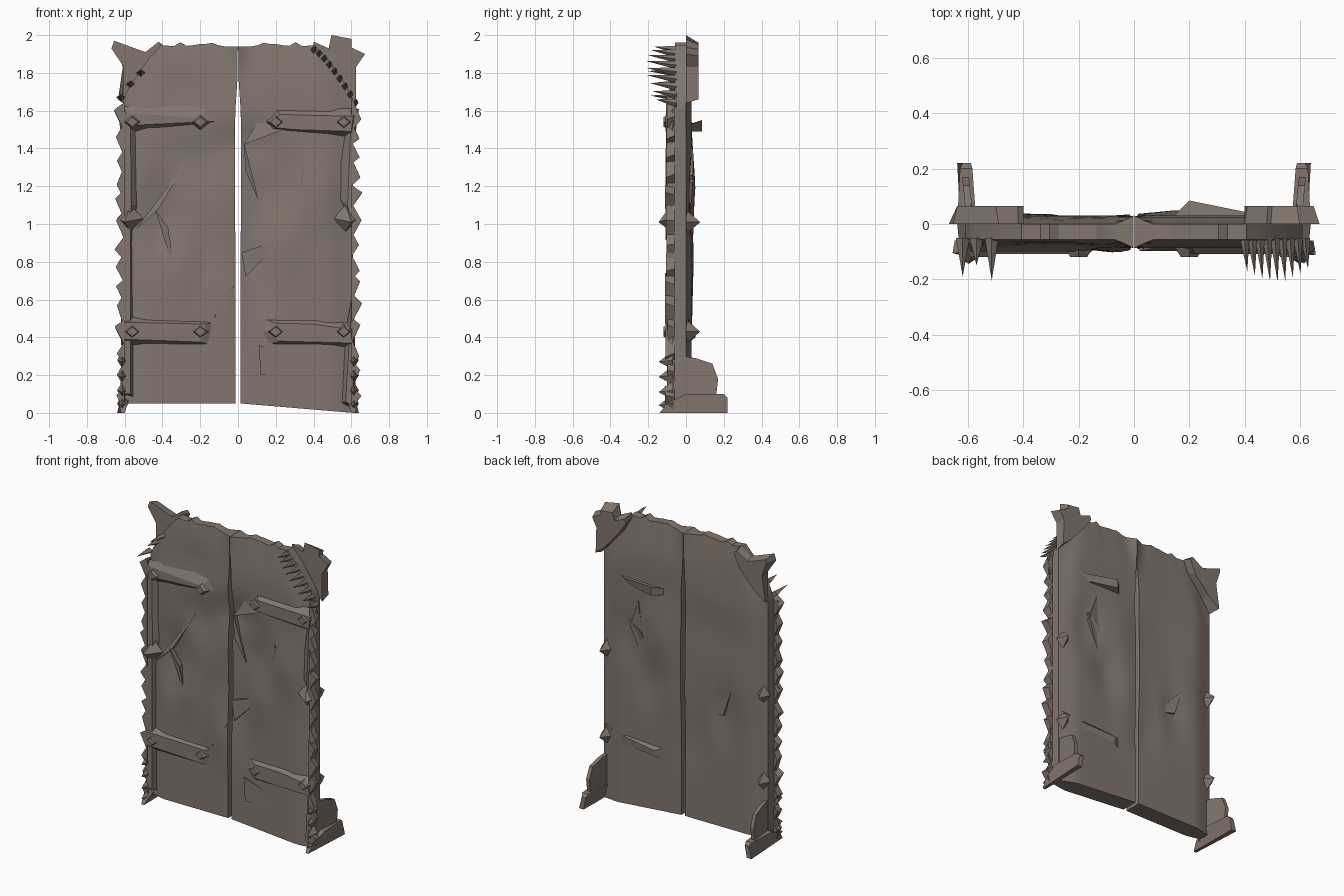
import bpy, bmesh, math, random
random.seed(7)

metal = bpy.data.materials.new("worn grey brown")
metal.diffuse_color = (0.225, 0.182, 0.155, 1)


def finish(name, bm, smooth=False):
    bmesh.ops.recalc_face_normals(bm, faces=bm.faces)
    me = bpy.data.meshes.new(name)
    bm.to_mesh(me)
    bm.free()
    ob = bpy.data.objects.new(name, me)
    bpy.context.collection.objects.link(ob)
    me.materials.append(metal)
    if smooth:
        bpy.ops.object.select_all(action='DESELECT')
        ob.select_set(True)
        bpy.context.view_layer.objects.active = ob
        bpy.ops.object.shade_smooth_by_angle(angle=math.radians(30))
    return ob


def loft(bm, a, b):
    """Closed solid between two matching loops of points."""
    va = [bm.verts.new(p) for p in a]
    vb = [bm.verts.new(p) for p in b]
    n = len(a)
    bm.faces.new(va)
    bm.faces.new(vb[::-1])
    for i in range(n):
        j = (i + 1) % n
        bm.faces.new((va[i], vb[i], vb[j], va[j]))


def xz(pts, y):
    return [(x, y, z) for x, z in pts]


def spike(bm, base, tip, r):
    """Four-sided pyramid pointing along y."""
    x, y, z = base
    ring = [bm.verts.new((x + dx * r[0], y, z + dz * r[1]))
            for dx, dz in ((1, 0), (0, 1), (-1, 0), (0, -1))]
    t = bm.verts.new(tip)
    bm.faces.new(ring)
    for i in range(4):
        bm.faces.new((ring[i], ring[(i + 1) % 4], t))


def interp(t, table):
    for (a, va), (b, vb) in zip(table, table[1:]):
        if t <= b:
            return va + (vb - va) * max(0, (t - a) / (b - a))
    return table[-1][1]


TOP = [(0, 1.94), (.09, 1.94), (.13, 1.96), (.19, 1.95), (.22, 1.955), (.26, 1.935), (.3, 1.965),
       (.35, 1.935), (.4, 1.955), (.43, 1.92), (.48, 1.87), (.53, 1.79), (.57, 1.74), (.62, 1.63)]
INNER = [(0, .012), (1.5, .016), (1.6, .014), (1.75, .004), (1.94, .001)]
# dents: x, z, radius x, radius z, front depth, back depth
DENTS = [(-.42, 1.02, .16, .3, .04, .01), (-.05, .62, .16, .3, -.02, -.012),
         (-.2, 1.35, .25, .2, .025, -.012), (.15, 1.2, .2, .3, .03, .02),
         (.42, 1.15, .16, .25, -.02, -.02), (.06, .78, .16, .4, .025, .012),
         (.05, 1.43, .2, .14, .03, .0), (-.3, 1.72, .35, .18, .02, -.01),
         (.25, .9, .14, .25, -.015, -.02), (-.3, .8, .12, .25, -.012, -.015)]


# door leaves: bulged, dented slabs, thinner at outer edge and top
def leaf(name, s):
    bm = bmesh.new()
    nu, nv = 18, 30
    grids = []
    for side in (0, 1):
        rows = []
        for j in range(nv + 1):
            v, row = j / nv, []
            for i in range(nu + 1):
                u = i / nu
                ax = .61 * (1 - u)
                z0 = .05 if s < 0 else .05 * u
                z = z0 + v * (interp(ax, TOP) - z0)
                x = s * (ax + interp(z, INNER) * u)
                k = min(1, u / .2) * min(1, (1 - v) / .12)
                if u > .9:
                    k = max(k, (u - .9) * 10)
                y = 0.03 * k if side else -.057 - .03 * k
                for dx, dz, rx, rz, f, b in DENTS:
                    g = max(0, 1 - math.hypot((x - dx) / rx, (z - dz) / rz))
                    y += k * g * (b if side else f)
                row.append(bm.verts.new((x, y, z)))
            rows.append(row)
        for j in range(nv):
            for i in range(nu):
                bm.faces.new((rows[j][i], rows[j][i + 1], rows[j + 1][i + 1], rows[j + 1][i]))
        grids.append(rows)

    def rim(g):
        return g[0][:] + [r[-1] for r in g[1:]] + g[-1][-2::-1] + [r[0] for r in g[-2:0:-1]]
    a, b = rim(grids[0]), rim(grids[1])
    for i in range(len(a)):
        j = (i + 1) % len(a)
        bm.faces.new((a[i], a[j], b[j], b[i]))
    finish(name, bm, True)


leaf("left_door_leaf", -1)
leaf("right_door_leaf", 1)


# horizontal straps with sloped faces: base outline and raised outline
def strap(name, base, top, y0=-.07, y1=-.108):
    bm = bmesh.new()
    loft(bm, xz(base, y0), xz(top, y1))
    finish(name, bm)


strap("upper_left_strap", [(-.62, 1.48), (-.03, 1.545), (-.13, 1.64), (-.64, 1.62)],
      [(-.61, 1.52), (-.2, 1.54), (-.2, 1.56), (-.61, 1.59)], y1=-.1)
strap("upper_right_strap", [(.62, 1.46), (.3, 1.485), (.16, 1.5), (.16, 1.57), (.2, 1.62), (.64, 1.61)],
      [(.6, 1.49), (.3, 1.50), (.2, 1.51), (.19, 1.54), (.22, 1.58), (.61, 1.57)])
strap("lower_left_strap", [(-.62, .36), (-.13, .355), (-.1, .49), (-.62, .51)],
      [(-.6, .39), (-.2, .375), (-.17, .47), (-.6, .48)])
strap("lower_right_strap", [(.62, .35), (.14, .355), (.11, .43), (.12, .505), (.4, .505), (.62, .47)],
      [(.6, .37), (.22, .38), (.17, .43), (.2, .475), (.4, .47), (.6, .44)])

# vertical edge posts behind the teeth
strap("left_post", [(-.61, .1), (-.55, .08), (-.56, .9), (-.52, 1.1), (-.53, 1.6), (-.61, 1.62)],
      [(-.61, .1), (-.57, .1), (-.57, .9), (-.565, 1.1), (-.57, 1.58), (-.61, 1.6)], -.055, -.1)
strap("right_post", [(.61, .02), (.54, .05), (.56, .4), (.6, .6), (.6, .98), (.51, 1.16), (.58, 1.6), (.61, 1.62)],
      [(.61, .03), (.57, .06), (.59, .4), (.605, .6), (.605, .98), (.58, 1.1), (.6, 1.58), (.61, 1.6)], -.055, -.1)

# diamond rivets on the front and back
bm = bmesh.new()
for s in (-1, 1):
    for x, z in ((.56, 1.54), (.2, 1.54), (.56, .43), (.2, .43)):
        loft(bm, [(s * x + .052 * a, -.085, z + .042 * b) for a, b in ((1, 0), (0, 1), (-1, 0), (0, -1))],
             [(s * x + .03 * a, -.12, z + .025 * b) for a, b in ((1, 0), (0, 1), (-1, 0), (0, -1))])
    spike(bm, (s * .57, -.08, 1.03), (s * .6, -.145, 1.01), (.07, .07))
    for z in (1.01, .43):
        spike(bm, (s * .58, -.0, z), (s * .59, .075, z), (.045, .065))
finish("rivets", bm)

# jagged teeth down both outer edges
bm = bmesh.new()
for s in (-1, 1):
    z = .08
    while z < 1.62:
        h = random.uniform(.06, .1)
        w = random.uniform(.64, .66)
        lean = random.uniform(-.04, .04)
        yf = -random.uniform(.098, .112)
        a = [(s * .6, z - h), (s * w, z + lean), (s * .6, z + h)]
        b = [(s * .605, z - h * .9), (s * (w - .008), z + lean * .4), (s * .605, z + h * .85)]
        loft(bm, xz(a, yf), xz(b, -.06))
        z += random.uniform(.1, .14)
    # lower corner barbs
    for z in (.05, .12, .2, .28):
        spike(bm, (s * .61, -.07, z), (s * .615, -.145, z - .01), (.03, .05))
finish("edge_teeth", bm)

# row of spikes along the arch
bm = bmesh.new()
for i in range(9):
    t = i / 8
    x, z = .4 + .22 * t, 1.94 - .28 * t ** 1.3
    spike(bm, (x, -.05, z - .02), (x + .01, -.16 - .05 * math.sin(2.9 * t + .2), z), (.018, .022))
for x, z, l in ((-.62, 1.67, .19), (-.57, 1.74, .15), (-.515, 1.8, .205)):
    spike(bm, (x, -.05, z), (x, -l, z + .01), (.025, .02))
finish("arch_spikes", bm)

# torn corner plates above the arch, lapping over the back of the leaves
strap("left_corner_plate",
      [(-.61, 1.64), (-.61, 1.84), (-.67, 1.93), (-.655, 1.97), (-.56, 1.935), (-.49, 1.91),
       (-.42, 1.965), (-.40, 1.95), (-.43, 1.86), (-.54, 1.73)],
      [(-.635, 1.66), (-.61, 1.83), (-.64, 1.92), (-.64, 1.95), (-.56, 1.92), (-.5, 1.9),
       (-.42, 1.95), (-.40, 1.93), (-.44, 1.84), (-.55, 1.72)], 0, .065)
strap("right_corner_plate",
      [(.625, 1.64), (.625, 1.83), (.672, 1.9), (.6, 1.935), (.6, 1.98), (.495, 2.0), (.48, 1.93),
       (.4, 1.965), (.4, 1.93), (.44, 1.85), (.55, 1.72)],
      [(.625, 1.66), (.62, 1.83), (.65, 1.89), (.585, 1.925), (.59, 1.95), (.5, 1.96), (.485, 1.91),
       (.41, 1.94), (.4, 1.91), (.45, 1.84), (.56, 1.71)], 0, .065)

# bent feet and upright flaps behind each lower corner
bm = bmesh.new()
for s in (-1, 1):
    foot = [(-.14, 0), (-.1, .05), (.0, .1), (.2, .1), (.22, .08), (.22, 0)]
    inner = [.6, .585, .57, .585, .59, .605]
    outer = [.62, .63, .64, .63, .62, .64]
    loft(bm, [(s * x, y, z) for x, (y, z) in zip(inner, foot)],
         [(s * x, y, z) for x, (y, z) in zip(outer, foot)])
    flap = [(-.02, .08), (-.02, .3), (.05, .29), (.14, .26), (.17, .18), (.16, .09)]
    loft(bm, [(s * (.58 + .1 * y), y, z) for y, z in flap],
         [(s * (.605 + .1 * y), y, z) for y, z in flap])
finish("bent_feet", bm)


# torn slivers: three corners, with the first edge lifted off the surface
def gashes(name, tris, y, lift):
    bm = bmesh.new()
    for tri in tris:
        a = xz(tri, y)
        b = [(tri[0][0], y + lift, tri[0][1]), (tri[1][0], y + lift, tri[1][1]),
             (tri[2][0], y + lift * .2, tri[2][1])]
        loft(bm, a, b)
    finish(name, bm)


gashes("front_gashes",
       [[(.03, 1.44), (.04, 1.28), (.11, 1.12)], [(.34, 1.31), (.33, 1.2), (.43, 1.05)],
        [(-.44, 1.08), (-.37, .98), (-.33, .73)], [(.04, .72), (.02, .85), (.23, .92)],
        [(-.02, .68), (-.13, .5), (-.02, .62)], [(.11, .36), (.12, .2), (.47, .22)],
        [(.03, 1.42), (.24, 1.5), (.14, 1.6)], [(-.54, .97), (-.42, 1.08), (-.26, 1.35)]],
       -.065, -.032)
gashes("back_gashes",
       [[(.39, 1.22), (.33, 1.4), (.28, .95)], [(.4, 1.26), (.31, 1.2), (.24, 1.02)],
        [(-.3, .8), (-.36, .98), (-.18, .78)]],
       .01, .026)

# bent strap ends standing off the back
bm = bmesh.new()
loft(bm, [(.55, .01, 1.56), (.14, .025, 1.53), (.14, .025, 1.49), (.42, .01, 1.47)],
     [(.42, .04, 1.53), (.2, .085, 1.55), (.2, .085, 1.49), (.38, .035, 1.49)])
loft(bm, [(.6, .01, .5), (.14, .025, .46), (.14, .025, .38), (.55, .01, .36)],
     [(.5, .025, .47), (.2, .055, .44), (.2, .05, .4), (.5, .025, .42)])
finish("back_strap_ends", bm)
